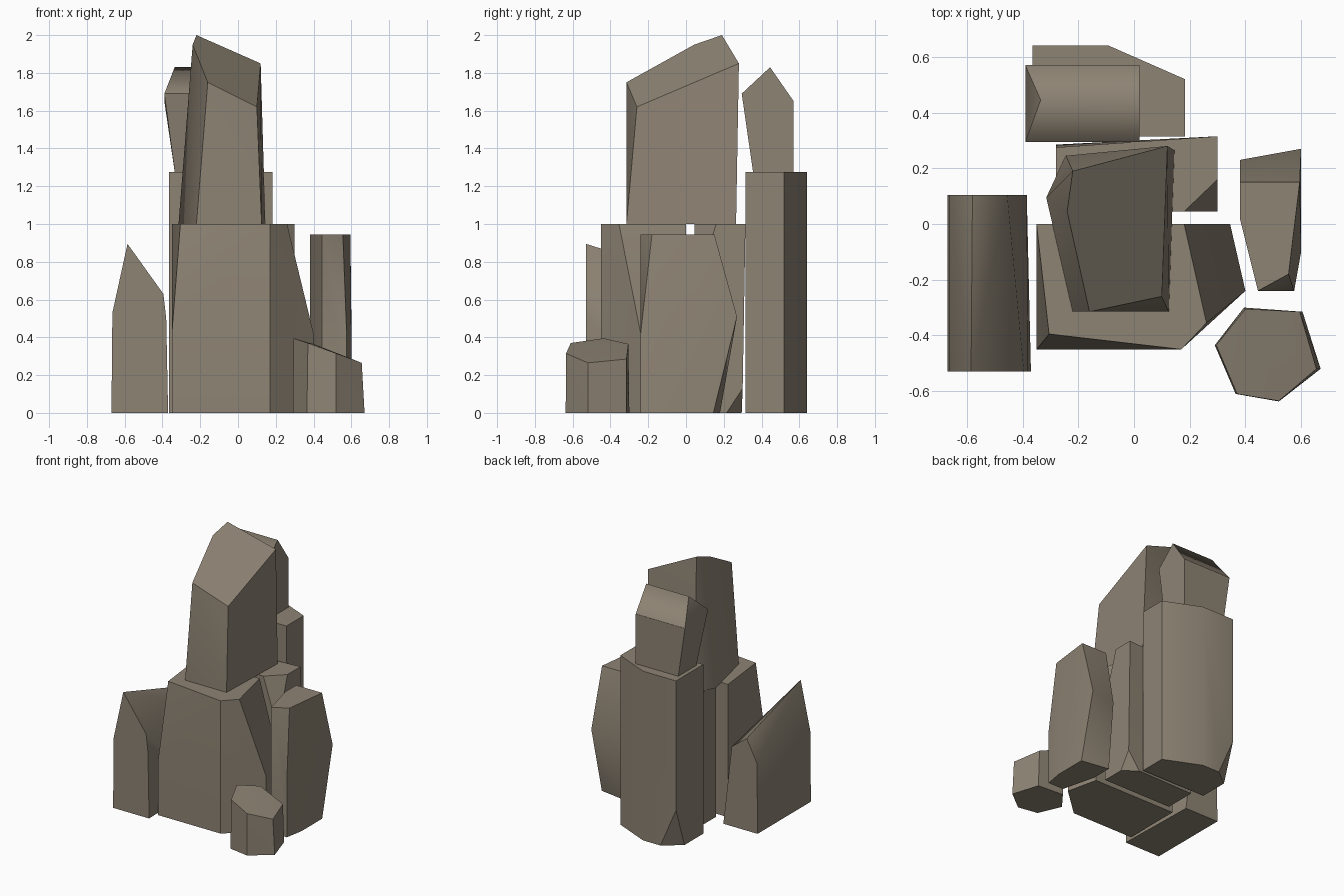
import bpy
import bmesh
import math

# Remove the default cube
cube = bpy.data.objects.get("Cube")
if cube:
    bpy.data.objects.remove(cube, do_unlink=True)

# Single stone colour
stone = bpy.data.materials.new("warm_grey_stone")
stone.use_nodes = True
colour = (.27, .23, .175, 1)
stone.diffuse_color = colour
shader = stone.node_tree.nodes["Principled BSDF"]
shader.inputs["Base Color"].default_value = colour
shader.inputs["Roughness"].default_value = .9


def level(z, *corners):
    """A horizontal outline: plan corners lifted to one height."""
    return [(x, y, z) for x, y in corners]


def profile_xz(y, *corners):
    """An upright outline facing front or back."""
    return [(x, y, z) for x, z in corners]


def rock(name, *outlines):
    """Shrink-wrap a set of outlines into one faceted convex stone."""
    bm = bmesh.new()
    for outline in outlines:
        for point in outline:
            bm.verts.new(point)
    result = bmesh.ops.convex_hull(bm, input=bm.verts[:])
    spare = [v for v in bm.verts if not v.link_faces]
    bmesh.ops.delete(bm, geom=spare, context="VERTS")
    # Merge flat triangles into clean facets
    bmesh.ops.dissolve_limit(bm, angle_limit=math.radians(2),
                             verts=bm.verts[:], edges=bm.edges[:])
    bmesh.ops.recalc_face_normals(bm, faces=bm.faces[:])
    for face in bm.faces:
        face.smooth = True
    mesh = bpy.data.meshes.new(name)
    bm.to_mesh(mesh)
    bm.free()
    mesh.set_sharp_from_angle(angle=math.radians(30))
    mesh.materials.append(stone)
    obj = bpy.data.objects.new(name, mesh)
    bpy.context.collection.objects.link(obj)
    return obj


# Central block with a sloping cut on its left shoulder
footprint = [(.17, -.45), (.40, -.24), (.345, 0), (-.35, 0), (-.35, -.45)]
rock("central_block",
     level(0, *footprint),
     level(.42, *footprint),
     level(1, (-.35, 0), (-.305, -.395), (.17, -.45), (.26, -.355), (.18, 0)))

# Leaning spire standing on the central block
rock("spire",
     level(1, (-.22, -.315), (.125, -.315), (.145, .265), (-.245, .245), (-.315, .095)),
     [(-.16, -.315, 1.75), (.10, -.26, 1.62), (.12, .28, 1.85),
      (-.22, .19, 2), (-.24, .045, 1.95)])

# Middle block behind, chipped at a top corner and a bottom corner
rock("middle_block",
     level(1, (-.28, .045), (.18, .045), (.3, .16), (.3, .315), (-.28, .275)),
     [(.3, .045, .63), (.3, .3, .13)],
     level(0, (-.28, .045), (.3, .045), (.3, .215), (.2, .295), (-.28, .285)))

# Tall back column with a chipped foot
plan = [(-.365, .315), (.183, .315), (.183, .52), (-.09, .64)]
rock("back_column",
     level(1.275, (-.365, .64), *plan),
     [(-.365, .64, .3)],
     level(0, (-.365, .54), (-.235, .64), *plan))

# Gabled stone on top of the back column
gable = [(.295, 1.69), (.445, 1.83), (.57, 1.65), (.57, 1.275), (.355, 1.275)]
inset = [0, .055, 0, .055, .055]
cap = rock("back_cap",
           [(.02, y, z) for y, z in gable],
           [(-.39 + dx, y, z) for dx, (y, z) in zip(inset, gable)])
# Soften the ridge of the cap
sharp = cap.data.attributes.get("sharp_edge")
if sharp:
    for edge in cap.data.edges:
        if all(cap.data.vertices[i].co.z > 1.8 for i in edge.vertices):
            sharp.data[edge.index].value = False

# Ridged slab on the right, its ridge rising to the front
rock("right_slab",
     profile_xz(-.53, (-.67, 0), (-.665, .53), (-.585, .895),
                (-.395, .63), (-.38, .5), (-.37, 0)),
     profile_xz(.105, (-.67, 0), (-.665, .53), (-.58, .695),
                (-.455, .6), (-.385, 0)))

# Bulging slab on the left
rock("left_slab",
     level(.945, (.38, .15), (.38, .02), (.445, -.24), (.555, -.18), (.595, .15)),
     level(.51, (.38, .23), (.6, .27)),
     [(.575, -.24, .42), (.6, -.1, .42)],
     level(0, (.38, .18), (.38, .02), (.445, -.24), (.575, -.24), (.6, -.1), (.6, .145)))

# Small six-sided stone with a tilted top
rock("small_stone",
     level(0, (.29, -.435), (.365, -.61), (.52, -.637),
           (.67, -.52), (.605, -.315), (.395, -.3)),
     [(.295, -.435, .395), (.37, -.61, .37), (.52, -.635, .315),
      (.655, -.52, .265), (.595, -.315, .285), (.4, -.305, .365)])
